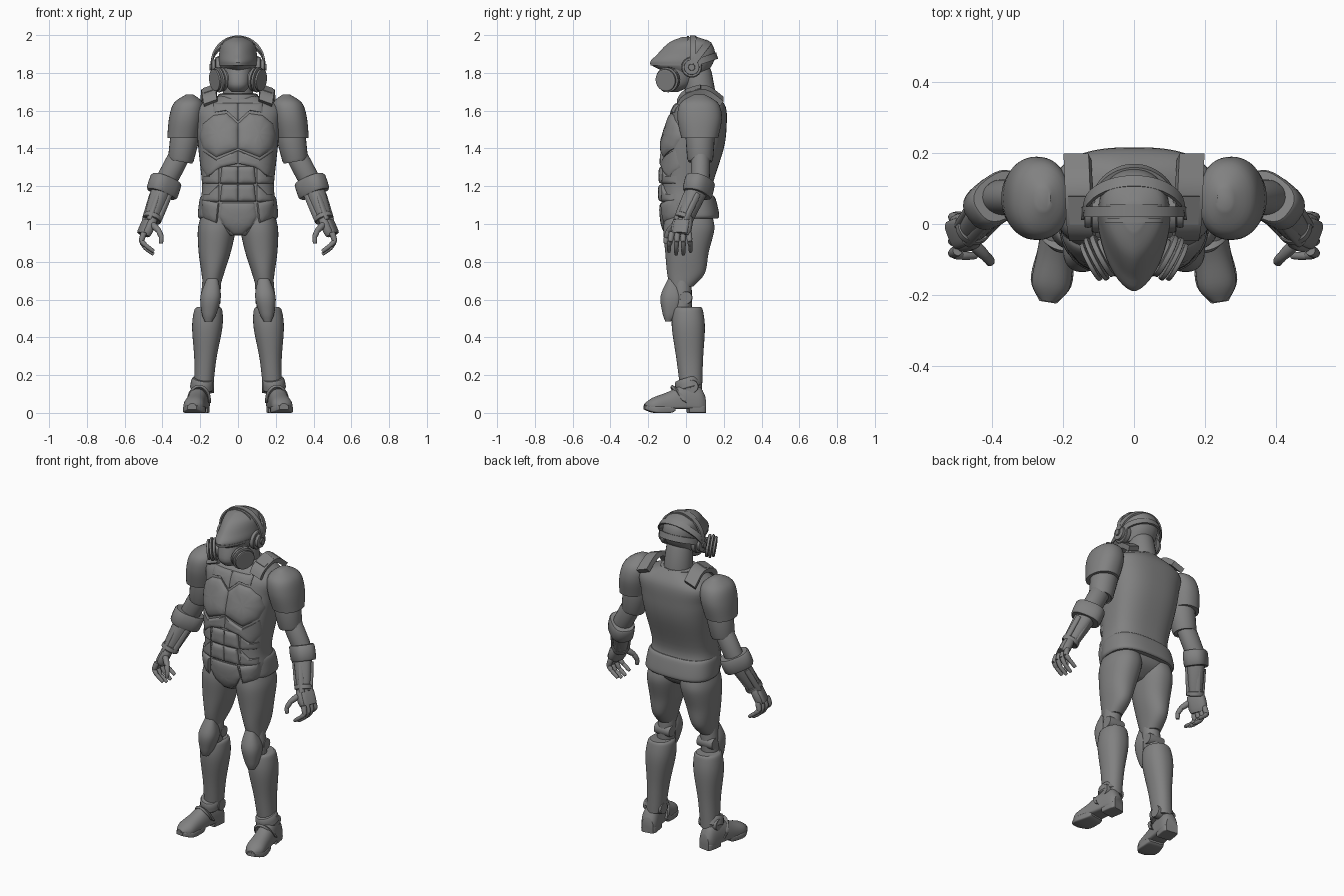
import bpy, bmesh
from math import sin, cos, pi, radians
from mathutils import Matrix, Vector

if "Cube" in bpy.data.objects:
    bpy.data.objects.remove(bpy.data.objects["Cube"])

GREY = (.22, .22, .22, 1)
armor = bpy.data.materials.new("armor_grey")
armor.use_nodes = True
armor.diffuse_color = GREY
armor.node_tree.nodes["Principled BSDF"].inputs["Base Color"].default_value = GREY


def finish(name, bm, pair):
    """Turn a bmesh into a smooth object, mirrored when it is one of a pair."""
    bmesh.ops.recalc_face_normals(bm, faces=bm.faces)
    mesh = bpy.data.meshes.new(name)
    bm.to_mesh(mesh)
    bm.free()
    part = bpy.data.objects.new(name, mesh)
    bpy.context.collection.objects.link(part)
    mesh.materials.append(armor)
    bpy.ops.object.select_all(action='DESELECT')
    part.select_set(True)
    bpy.context.view_layer.objects.active = part
    bpy.ops.object.shade_smooth_by_angle(angle=radians(35))
    if pair:
        mirror = part.modifiers.new("mirror", 'MIRROR')
        mirror.use_mirror_merge = False


def spline(rows, steps):
    """Catmull-Rom interpolation through rows of numbers."""
    out = []
    last = len(rows) - 1
    for i in range(last):
        before, start, end, after = (rows[min(max(i + k, 0), last)] for k in (-1, 0, 1, 2))
        for s in range(steps):
            t = s / steps
            out.append([q + t / 2 * (r - p + t * (2 * p - 5 * q + 4 * r - w + t * (3 * (q - r) + w - p)))
                        for p, q, r, w in zip(before, start, end, after)])
    return out + [list(rows[last])]


def bridge(bm, rings):
    """Skin a row of vertex rings and close both ends."""
    for ring, following in zip(rings, rings[1:]):
        for i in range(len(ring)):
            bm.faces.new((ring[i - 1], ring[i], following[i], following[i - 1]))
    bm.faces.new(rings[0])
    bm.faces.new(rings[-1])


def loft(name, rows, pair=False, place=Matrix(), centre=lambda t: 0, low=2.2, high=2.2,
         split=.5, sides=48, steps=5):
    """Rows are (height, half width, front depth, back depth)."""
    bm = bmesh.new()
    rings = []
    for t, half, front, back in spline(rows, steps):
        middle = front + split * (back - front)
        ring = []
        for i in range(sides):
            c, s = cos(2 * pi * i / sides), sin(2 * pi * i / sides)
            power, reach = (high, back - middle) if s > 0 else (low, middle - front)
            u = half * abs(c) ** (2 / power) * (1 if c > 0 else -1)
            v = reach * abs(s) ** (2 / power) * (1 if s > 0 else -1)
            ring.append(bm.verts.new(place @ Vector((centre(t) + u, middle + v, t))))
        rings.append(ring)
    bridge(bm, rings)
    finish(name, bm, pair)


def limb(name, start, end, width, depth=None, taper=1, edge=.1, pair=True, power=2):
    """Rounded rod between two points; edge is the share of length that is rounded."""
    start, end = Vector(start), Vector(end)
    along = end - start
    place = Matrix.Translation(start) @ along.to_track_quat('Z', 'Y').to_matrix().to_4x4()
    rows = []
    for t, size in ((0, .85), (edge, 1), (1 - edge, 1), (1, .85)):
        size *= 1 + (taper - 1) * t
        deep = size * (depth or width)
        rows.append((t * along.length, size * width, -deep, deep))
    loft(name, rows, pair, place, low=power, high=power, sides=24, steps=2)


def strip(name, path, across, width, thick, pair=False):
    """Flat band swept along a path."""
    path = [Vector(p) for p in spline(path, 4)]
    side = Vector(across).normalized() * width / 2
    bm = bmesh.new()
    rings = []
    for i, point in enumerate(path):
        tangent = path[min(i + 1, len(path) - 1)] - path[max(i - 1, 0)]
        out = tangent.cross(side).normalized() * thick / 2
        rings.append([bm.verts.new(point + v) for v in (side + out, out - side, -side - out, side - out)])
    bridge(bm, rings)
    finish(name, bm, pair)


def arch(centre, side, rise):
    """Half ellipse from one side over to the other."""
    centre, side, rise = Vector(centre), Vector(side), Vector(rise)
    return [centre + side * cos(pi * i / 8) + rise * sin(pi * i / 8) for i in range(9)]


# torso shell
TORSO = [(.94, .05, -.1, .05), (1, .17, -.12, .13), (1.1, .2, -.13, .15), (1.2, .19, -.13, .14),
         (1.4, .21, -.12, .2), (1.52, .22, -.09, .215), (1.62, .22, -.06, .21), (1.69, .07, 0, .16)]
POWER = 2.7
loft("torso", TORSO, low=POWER, high=POWER, sides=64)
FINE = spline(TORSO, 20)


def front_y(x, z):
    """Depth of the torso front at a point."""
    _, half, front, back = min(FINE, key=lambda row: abs(row[0] - z))
    middle = (front + back) / 2
    return middle + (front - middle) * (1 - min(abs(x) / half, .98) ** POWER) ** (1 / POWER)


def plate(name, outline, thick, pair=True):
    """Domed armour plate that follows the front of the torso."""
    corners = [Vector(p) for p in outline]
    edge = [a.lerp(b, k / 4) for a, b in zip(corners, corners[1:] + corners[:1]) for k in range(4)]
    middle = sum(edge, Vector((0, 0))) / len(edge)
    bm = bmesh.new()
    rings = []
    for scale, height in ((1, -.6), (1, .25), (.95, .5), (.85, .75), (.6, .95), (.3, 1), (.05, 1)):
        ring = [middle.lerp(p, scale) for p in edge]
        rings.append([bm.verts.new((x, front_y(x, z) - thick * height, z)) for x, z in ring])
    bridge(bm, rings)
    finish(name, bm, pair)


# chest, rib, belly and hip plates
plate("chest_plate", [(0, 1.53), (.06, 1.585), (.13, 1.575), (.185, 1.53), (.205, 1.46), (.185, 1.4),
                      (.115, 1.355), (0, 1.4)], .025)
plate("upper_chest_plate", [(0, 1.545), (.06, 1.6), (.13, 1.59), (.13, 1.64), (0, 1.64)], .012)
plate("rib_plate", [(0, 1.39), (.115, 1.34), (.19, 1.39), (.195, 1.3), (.16, 1.25), (.09, 1.3), (0, 1.32)], .016)
for row, top in (("upper", 1.305), ("lower", 1.21)):
    low = top - .09
    plate(row + "_belly_plate", [(0, top), (.085, top), (.095, low), (0, low)], .018)
    plate(row + "_side_belly_plate", [(.1, top), (.15, top - .05), (.185, top - .05), (.185, low), (.1, low)], .014)
groin = [(.085, 1.11), (.1, 1.04), (.07, .985), (.025, .945)]
plate("groin_plate", groin + [(-x, z) for x, z in reversed(groin)], .014, False)
plate("hip_plate", [(.1, 1.11), (.19, 1.13), (.195, 1.04), (.17, 1.015), (.11, 1)], .02)
loft("waist_belt", [(1.03, .205, -.1, .168), (1.05, .213, -.11, .176), (1.13, .203, -.11, .158),
                    (1.15, .19, -.1, .145)], low=POWER, high=POWER, sides=64)

# neck, collar and shoulder straps
limb("neck", (0, .085, 1.6), (0, .06, 1.82), .085, taper=.85, pair=False)
limb("collar", (0, .07, 1.64), (0, .07, 1.69), .115, .105, taper=.9, pair=False)
tilt = (1, 0, -.35)
strip("shoulder_strap", [(.145, -.035, 1.64), (.15, 0, 1.685), (.155, .1, 1.71), (.16, .19, 1.65)],
      tilt, .075, .03, True)
strip("strap_buckle", [(.15, 0, 1.695), (.155, .08, 1.72)], tilt, .06, .02, True)

# helmet with pointed visor, and mask below it
loft("helmet", [(1.79, .08, -.07, .1), (1.845, .1, -.187, .14), (1.9, .1, -.15, .155), (1.96, .085, -.09, .13),
                (1.99, .03, -.02, .06)], low=1.65, split=.6)
loft("visor_rim", [(1.838, .1, -.188, .13), (1.852, .102, -.19, .14)], low=1.65, split=.6)
loft("face_mask", [(1.7, .035, -.12, -.04), (1.74, .065, -.15, .03), (1.83, .08, -.13, .08)])
for y in (.01, .05):
    strip("helmet_ridge", arch((0, y, 1.95), (.08, 0, 0), (0, 0, .04)), (0, 1, 0), .012, .008)

# headset
EAR = Vector((.12, .03, 1.83))
SIDEWAYS = Vector((1, 0, 0))
for name, inner, outer, radius in (("pad", -.03, 0, .054), ("cap", 0, .02, .04), ("hub", .02, .03, .018)):
    limb("ear_" + name, EAR + SIDEWAYS * inner, EAR + SIDEWAYS * outer, radius)
strip("top_band", arch((0, .035, 1.85), (.14, 0, 0), (0, 0, .143)), (0, 1, 0), .03, .01)
strip("rear_band", arch((0, .035, 1.85), (.14, 0, 0), (0, .085, .113)), (0, 1, -.6), .035, .01)
strip("back_band", arch((0, .04, 1.85), (.12, 0, 0), (0, .12, .04)), (0, -.3, 1), .035, .01)

# respirator filters, stacked along one axis
MOUTH, AXIS = Vector((.06, -.075, 1.77)), Vector((.86, -.45, -.12))
for name, inner, outer, radius in (("tube", 0, .03, .045), ("base", .025, .042, .064),
                                   ("body", .046, .06, .066), ("cover", .064, .078, .058)):
    limb("filter_" + name, MOUTH + AXIS * inner, MOUTH + AXIS * outer, radius)

# shoulders and arms
loft("shoulder_cap", [(1.455, .083, -.025, .17), (1.56, .09, -.045, .19), (1.64, .077, -.03, .17),
                      (1.685, .02, .04, .1)], True, centre=lambda z: .52 - .157 * z)
SHOULDER, ELBOW, WRIST = Vector((.27, .075, 1.52)), Vector((.385, .075, 1.22)), Vector((.457, -.015, 1.02))
limb("sleeve", SHOULDER, (.304, .075, 1.335), .08, taper=.85, edge=.06)
limb("elbow", (.3, .078, 1.38), ELBOW, .05, .056)
limb("forearm", ELBOW, WRIST, .055, .06, taper=.7, power=2.6)
limb("arm_cuff", (.378, .078, 1.24), (.405, .058, 1.158), .066, .086, power=2.6)
limb("wrist_ring", ELBOW.lerp(WRIST, .88), WRIST, .05)
for i in range(4):
    offset = Vector((cos(i * pi / 2 + .3), sin(i * pi / 2 + .3), 0)) * .046
    limb("forearm_rail", ELBOW.lerp(WRIST, .3) + offset, WRIST + offset * .8, .016, power=3)


def finger(name, joints, radius):
    for a, b in zip(joints, joints[1:]):
        limb(name, a, b + (b - a) * .1, radius, taper=.85, edge=.25)
        radius *= .85


# hands
limb("palm", (.457, -.015, 1.03), (.497, -.03, .94), .055, .028, edge=.25, power=2.8)
limb("hand_plate", (.482, -.02, 1.02), (.512, -.032, .95), .042, .017, power=3)
for i in range(4):
    root, tip, low = .03 * i - .075, .038 * i - .09, .835 + .015 * abs(i - 1.5)
    finger("finger", [Vector(p) for p in ((.498, root, .955), (.512, (root + tip) / 2, .91),
                                          (.49, tip, low + .03), (.45, tip, low))], .0165)
finger("thumb", [Vector(p) for p in ((.455, -.055, 1), (.42, -.09, .965), (.405, -.105, .93),
                                     (.408, -.108, .9))], .018)


# legs, which lean outward toward the ground
def leg_x(z):
    return .2 - .09 * z


loft("thigh", [(.67, .045, -.085, .04), (.74, .06, -.1, .1), (.85, .085, -.11, .12), (.97, .1, -.12, .15),
               (1.04, .09, -.11, .14)], True, centre=leg_x)
limb("knee_joint", (leg_x(.5), -.02, .48), (leg_x(.7), -.02, .72), .05)
loft("knee_pad", [(.485, .02, -.11, -.08), (.53, .04, -.125, -.04), (.62, .054, -.134, -.02),
                  (.72, .025, -.09, -.06)], True, centre=leg_x, high=3)
loft("shin", [(.12, .05, -.03, .085), (.28, .058, -.05, .09), (.45, .08, -.075, .1), (.54, .075, -.07, .09),
              (.56, .06, -.06, .08)], True, centre=lambda z: leg_x(z) + .03 * z - .01)
for name, y, z, reach, radius in (("knee", 0, .61, .052, .034), ("ankle", .03, .14, .06, .036)):
    middle = Vector((leg_x(z), y, z))
    limb(name + "_hinge", middle - SIDEWAYS * reach, middle + SIDEWAYS * reach, radius)

# boots, built from heel to toe and turned outward
foot = (Matrix.Translation((.192, .1, 0)) @ Matrix.Rotation(radians(9), 4, 'Z')
        @ Matrix.Rotation(pi / 2, 4, 'X'))
loft("boot", [(0, .035, .025, .09), (.03, .048, .02, .14), (.1, .05, .02, .155), (.2, .053, .02, .11),
              (.28, .053, .02, .08), (.323, .02, .03, .05)], True, foot, low=5, split=.25)
loft("boot_heel", [(0, .035, 0, .04), (.02, .046, 0, .04), (.09, .046, 0, .04)], True, foot, low=8, high=8)
loft("boot_sole", [(.165, .046, .01, .036), (.19, .053, 0, .036), (.27, .058, 0, .036), (.325, .024, .018, .04)],
     True, foot, low=6, high=6)
limb("boot_cuff", (.194, .015, .125), (.188, 0, .18), .06, .07, taper=.9)
strip("boot_strap", arch((.206, -.02, .06), (.056, .01, 0), (0, -.045, .075)), (0, -1, .6), .03, .014, True)
